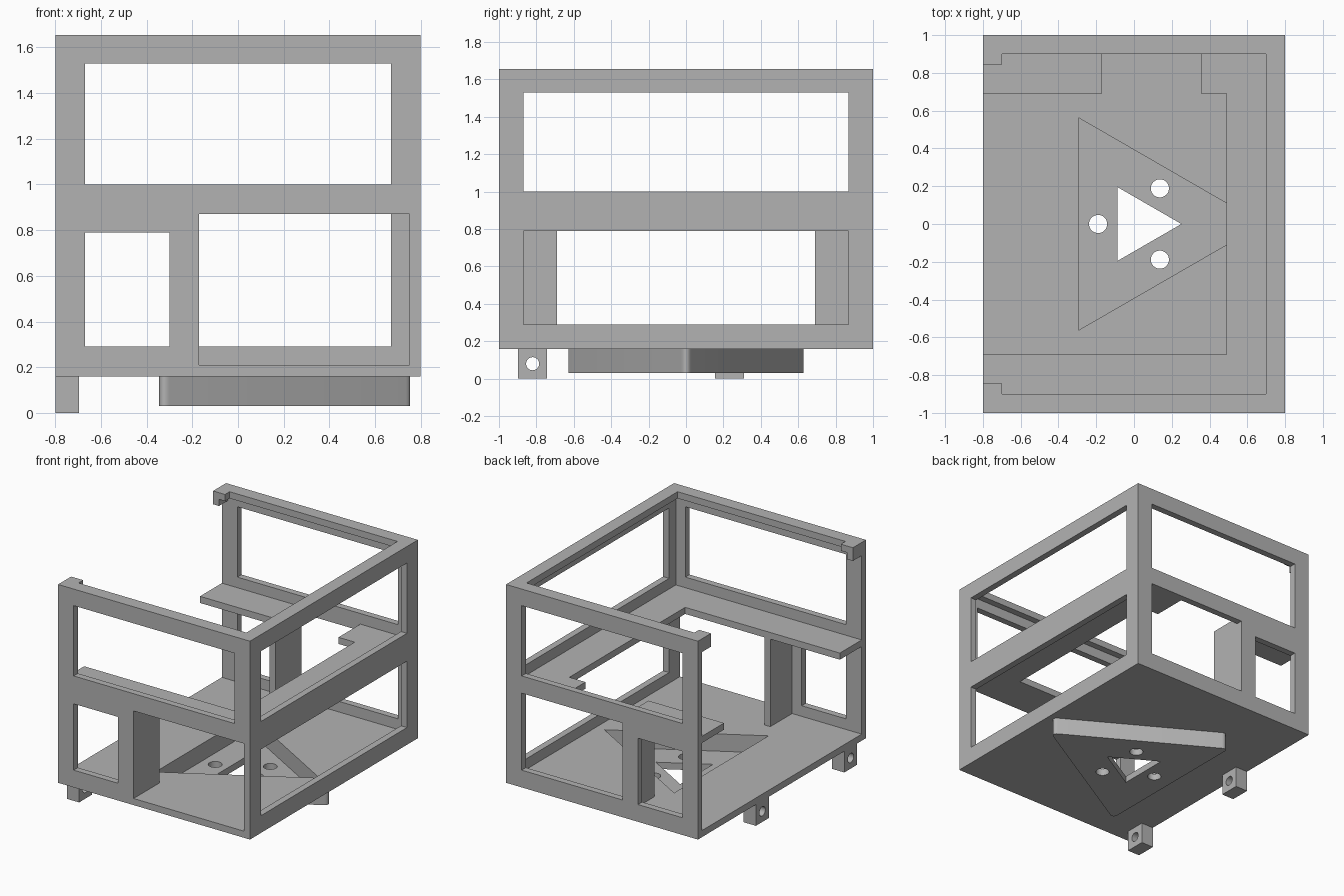
import bpy
import bmesh
from math import pi, sqrt, cos, sin

if "Cube" in bpy.data.objects:
    bpy.data.objects.remove(bpy.data.objects["Cube"], do_unlink=True)

grey = bpy.data.materials.new("plain grey")
grey.use_nodes = True
colour = (0.45, 0.45, 0.45, 1)
grey.diffuse_color = colour
grey.node_tree.nodes["Principled BSDF"].inputs["Base Color"].default_value = colour

T = 0.05  # sheet thickness
X, Y, BASE, TOP = 0.8, 1.0, 0.16, 1.655
FLOOR, SHELF = BASE + T, 0.87


def prism(name, points, low, high, axis="z", bevel=0):
    """Extrude a flat outline along an axis; optionally round its corners."""
    place = {"z": lambda a, b, h: (a, b, h),
             "y": lambda a, b, h: (a, h, b),
             "x": lambda a, b, h: (h, a, b)}[axis]
    bm = bmesh.new()
    face = bm.faces.new([bm.verts.new(place(a, b, low)) for a, b in points])
    new = bmesh.ops.extrude_face_region(bm, geom=[face])["geom"]
    shift = place(0, 0, high - low)
    bmesh.ops.translate(bm, vec=shift, verts=[v for v in new if isinstance(v, bmesh.types.BMVert)])
    if bevel:
        upright = [e for e in bm.edges if abs(e.verts[0].co.z - e.verts[1].co.z) > 0.01]
        bmesh.ops.bevel(bm, geom=upright, offset=bevel, segments=8, profile=0.5, affect="EDGES")
    bmesh.ops.recalc_face_normals(bm, faces=bm.faces)
    mesh = bpy.data.meshes.new(name)
    bm.to_mesh(mesh)
    bm.free()
    mesh.materials.append(grey)
    ob = bpy.data.objects.new(name, mesh)
    bpy.context.collection.objects.link(ob)
    return ob


def box(name, x0, x1, y0, y1, z0, z1):
    return prism(name, [(x0, y0), (x1, y0), (x1, y1), (x0, y1)], z0, z1)


def disc(a, b, r, n=32):
    return [(a + r * cos(2 * pi * i / n), b + r * sin(2 * pi * i / n)) for i in range(n)]


def triangle(inradius, cx):
    """Equilateral triangle pointing to +x."""
    half = inradius * sqrt(3)
    return [(cx - inradius, -half), (cx + 2 * inradius, 0), (cx - inradius, half)]


def combine(ob, cutters, operation="DIFFERENCE"):
    bpy.context.view_layer.objects.active = ob
    for c in cutters:
        c.hide_render = True
        mod = ob.modifiers.new("cut", "BOOLEAN")
        mod.operation, mod.solver, mod.object = operation, "EXACT", c
        bpy.ops.object.modifier_apply(modifier=mod.name)
        bpy.data.objects.remove(c, do_unlink=True)


# Chassis: a box open on one side and on top, with an inward rim
chassis = box("chassis", -X, X, -Y, Y, BASE, TOP)
cuts = [
    box("cavity", -1, X - T, T - Y, Y - T, FLOOR, TOP - T),
    box("top_opening", -1, X - 2 * T, 2 * T - Y, Y - 2 * T, TOP - 2 * T, 2),
    # windows of the closed side
    box("side_upper_window", 0.72, 1, -0.87, 0.87, 1.0, 1.53),
    box("side_lower_window", 0.72, 1, -0.87, 0.87, 0.29, 0.79),
    # windows running through both long walls
    box("upper_windows", -0.67, 0.67, -2, 2, 1.0, 1.53),
    box("small_windows", -0.67, -0.30, -2, 2, 0.29, 0.79),
    box("back_large_window", -0.17, 0.67, 0.8, 2, 0.29, SHELF),
    box("front_large_window", -0.17, X - T, -2, -0.8, FLOOR, SHELF),
]
CX = 0.03
POCKET = 0.325
cuts.append(prism("pocket", triangle(POCKET, CX), 0, 0.5))
combine(chassis, cuts)

# Hooks at the open ends of the rim
for side, name in ((-1, "front_hook"), (1, "back_hook")):
    low, high = sorted((side * 0.845, side * (Y - T)))
    outline = [(-X, TOP), (-X, TOP - 2 * T), (T - X, TOP - 2 * T),
               (T - X, TOP - T), (2 * T - X, TOP - T), (2 * T - X, TOP)]
    combine(chassis, [prism(name, outline, low, high, "y")], "UNION")
    low, high = sorted((side * 0.93, side * (Y - 0.01)))

# Shelf around three walls, with a gap along the back
shelf = box("shelf", -X, X - T, T - Y, Y - T, SHELF, SHELF + T)
combine(shelf, [box("shelf_opening", -1, 0.49, -0.69, 0.69, 0.5, 1.2),
                box("shelf_gap", -0.17, 0.355, 0.5, 1.2, 0.5, 1.2)])

# Partitions holding up the shelf
box("front_partition", -0.17 - T, -0.17, T - Y, -0.69, FLOOR, SHELF)
box("back_partition", -0.17 - T, -0.17, 0.69, Y - T, FLOOR, SHELF)

# Triangular tray below the floor
tray = prism("triangular_tray", triangle(POCKET + T, CX), 0.03, BASE, bevel=0.052)
holes = [prism("tray_pocket", triangle(POCKET, CX), 0.03 + T, 0.5),
         prism("centre_hole", triangle(0.113, 0.025), -1, 1)]
for k in range(3):
    a = pi / 3 + 2 * pi * k / 3
    holes.append(prism("screw_hole", disc(0.028 + 0.218 * cos(a), 0.218 * sin(a), 0.048), -1, 1))
combine(tray, holes)

# Hinge lugs under the open edge
for name, y in (("front_lug", -0.82), ("back_lug", 0.233)):
    lug = box(name, -X, -0.697, y - 0.077, y + 0.077, 0, BASE)
    combine(lug, [prism("pin_hole", disc(y, 0.08, 0.035), -1, 0, "x")])

# Shading
for ob in bpy.context.view_layer.objects:
    ob.select_set(ob.type == "MESH")
bpy.ops.object.shade_smooth_by_angle(angle=0.52)
